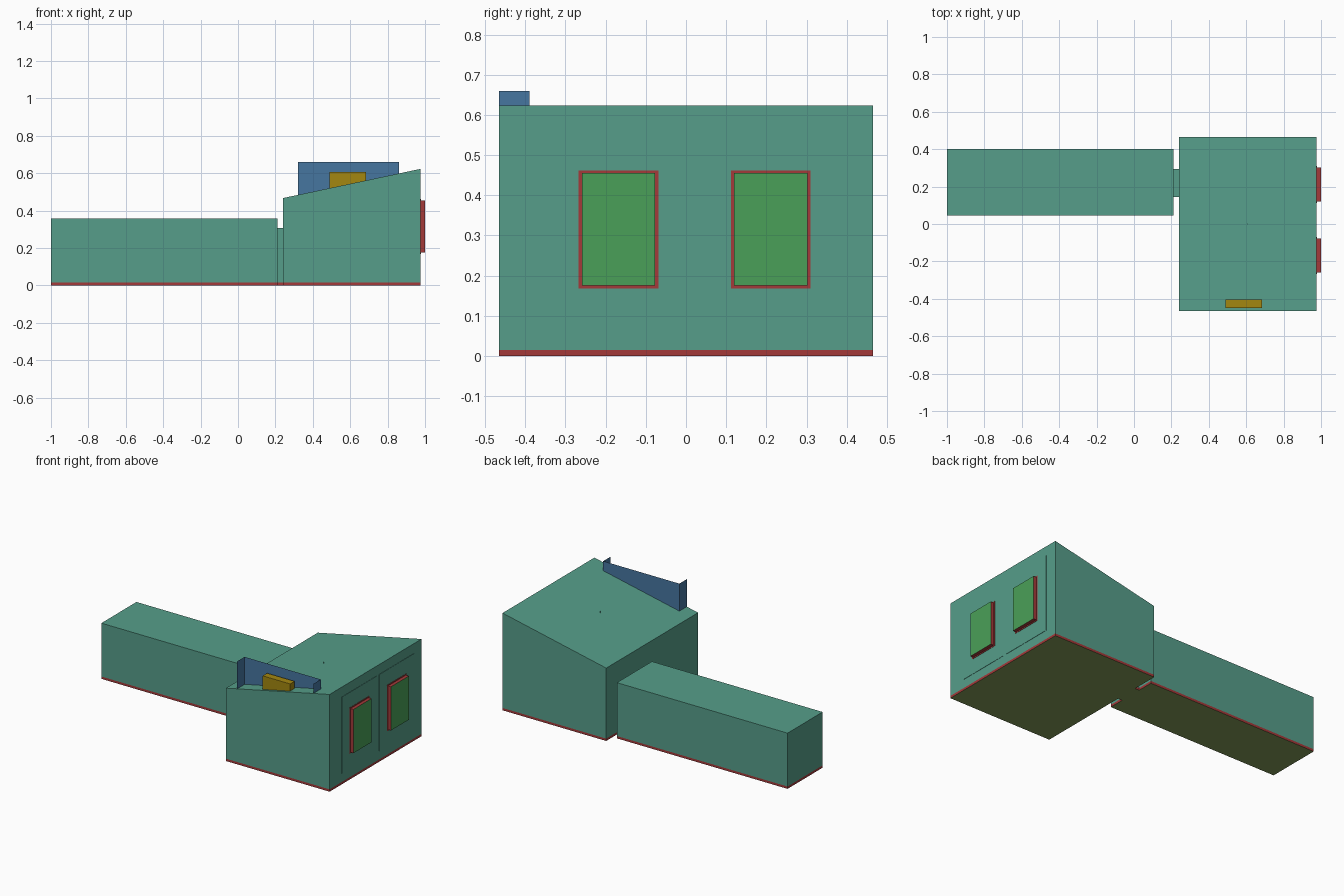
import bpy
import bmesh

if "Cube" in bpy.data.objects:
    bpy.data.objects.remove(bpy.data.objects["Cube"], do_unlink=True)


def material(name, rgb):
    """Flat material from an 8-bit sRGB colour, stored as linear values."""
    linear = [((c / 255 + 0.055) / 1.055) ** 2.4 for c in rgb] + [1]
    mat = bpy.data.materials.new(name)
    mat.use_nodes = True
    mat.diffuse_color = linear
    mat.node_tree.nodes["Principled BSDF"].inputs["Base Color"].default_value = linear
    return mat


teal = material("teal wall", (86, 158, 138))
red = material("red trim", (164, 58, 58))
green = material("green pane", (74, 160, 88))
blue = material("blue screen", (70, 118, 160))
gold = material("gold unit", (163, 135, 16))
olive = material("olive underside", (130, 154, 88))


def finish(name, bm, mats):
    mesh = bpy.data.meshes.new(name)
    bm.to_mesh(mesh)
    bm.free()
    obj = bpy.data.objects.new(name, mesh)
    bpy.context.collection.objects.link(obj)
    for mat in mats:
        mesh.materials.append(mat)
    return obj


def block(name, xs, ys, zs, mats, slope=0, accent=None):
    """Box between limits; slope lifts the top toward +x, accent is a test on face normals."""
    bm = bmesh.new()
    bmesh.ops.create_cube(bm, size=1)
    for v in bm.verts:
        lift = slope if v.co.x > 0 and v.co.z > 0 else 0
        v.co = [lim[0] if c < 0 else lim[1] for c, lim in zip(v.co, (xs, ys, zs))]
        v.co.z += lift
    bm.normal_update()
    for f in bm.faces:
        f.material_index = int(accent is not None and accent(f.normal))
    return finish(name, bm, mats)


# Building volumes, each on a thin red plinth with an olive underside
BASE = 0.015
volumes = [
    ("main_hall", (0.24, 0.975), (-0.465, 0.465), 0.467, 0.156),
    ("long_wing", (-1, 0.21), (0.045, 0.4), 0.357, 0),
    ("link_passage", (0.21, 0.24), (0.145, 0.295), 0.307, 0),
]
for name, xs, ys, top, slope in volumes:
    block(name, xs, ys, (BASE, top), [teal], slope)
    block(name + "_plinth", xs, ys, (0, BASE), [red, olive],
          accent=lambda n: n.z < -0.5)

# Pair of projecting windows on the tall end wall
WALL = 0.975
for side, y in (("front", -0.168), ("back", 0.211)):
    def window_part(part, depth, half_y, half_z, mats, accent=None):
        block(f"{side}_window_{part}", (WALL, WALL + depth), (y - half_y, y + half_y),
              (0.315 - half_z, 0.315 + half_z), mats, accent=accent)

    window_part("surround", 0.002, 0.175, 0.245, [teal])
    window_part("lip", 0.004, 0.099, 0.147, [red])
    window_part("box", 0.025, 0.091, 0.14, [red, green], lambda n: n.x > 0.5)

# Thin three-sided screen at the front of the roof, open to the front and top
bm = bmesh.new()
path = [(0.32, -0.465), (0.32, -0.39), (0.86, -0.39), (0.86, -0.465)]
low = [bm.verts.new((x, y, 0.467 + 0.212 * (x - 0.24))) for x, y in path]
high = [bm.verts.new((x, y, 0.66)) for x, y in path]
for i in range(3):
    bm.faces.new((low[i], low[i + 1], high[i + 1], high[i]))
finish("roof_screen", bm, [blue])

# Gold unit inside the screen and a tiny pin at the roof centre
block("roof_unit", (0.49, 0.685), (-0.45, -0.405), (0.5, 0.607), [gold])
block("roof_pin", (0.606, 0.609), (-0.0015, 0.0015), (0.53, 0.557), [teal])
